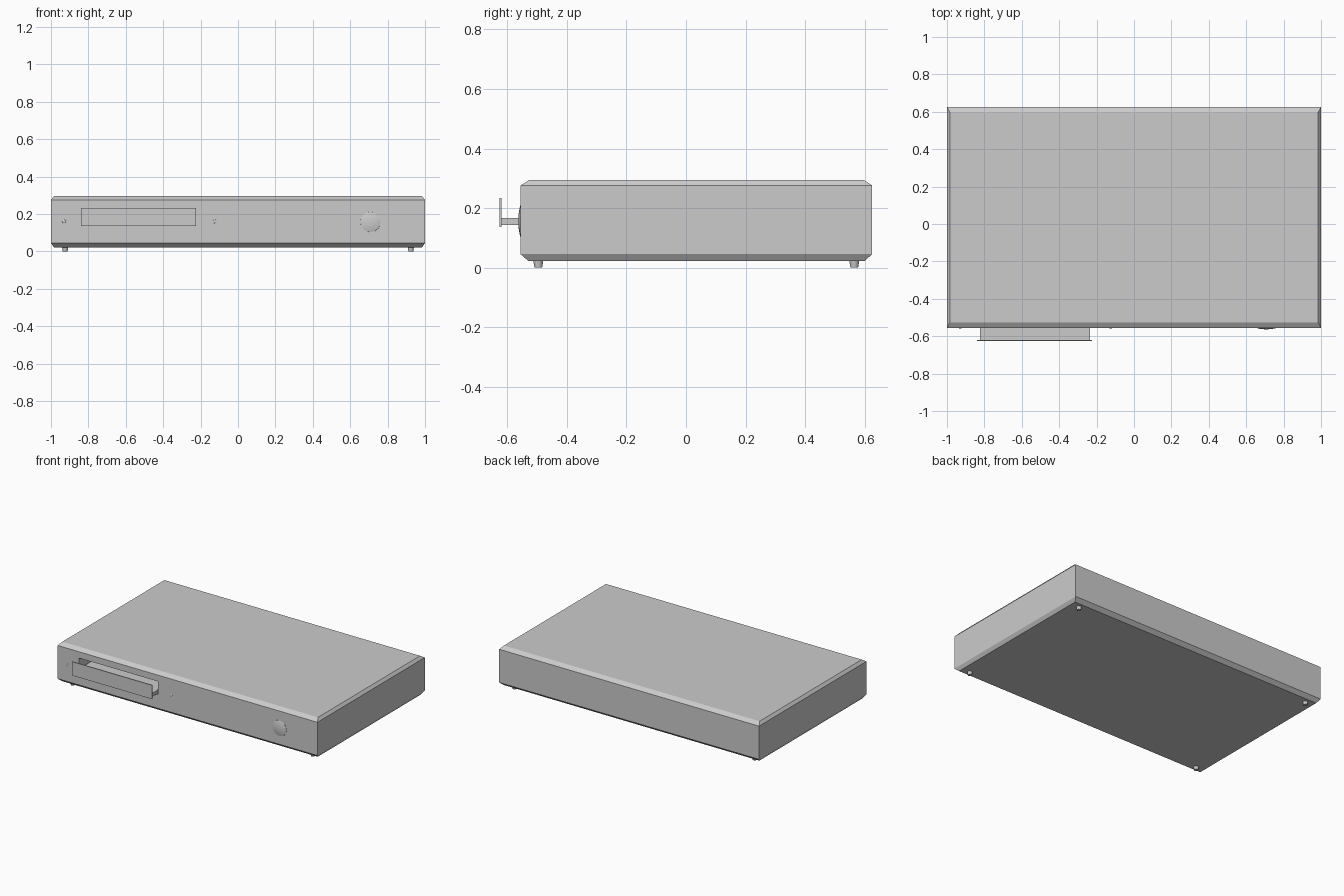
import bpy, bmesh, math
from mathutils import Vector

if "Cube" in bpy.data.objects:
    bpy.data.objects.remove(bpy.data.objects["Cube"])


def finish(bm, name):
    bmesh.ops.recalc_face_normals(bm, faces=bm.faces)
    me = bpy.data.meshes.new(name)
    bm.to_mesh(me)
    bm.free()
    ob = bpy.data.objects.new(name, me)
    bpy.context.collection.objects.link(ob)
    return ob


def box(name, x0, x1, y0, y1, z0, z1):
    bm = bmesh.new()
    bmesh.ops.create_cube(bm, size=1)
    for v in bm.verts:
        v.co = Vector(((x0 + x1) / 2 + v.co.x * (x1 - x0),
                       (y0 + y1) / 2 + v.co.y * (y1 - y0),
                       (z0 + z1) / 2 + v.co.z * (z1 - z0)))
    return finish(bm, name)


def turned(name, profile, sides, loc, rot=(0, 0, 0)):
    # stack of rings (radius, height) capped at both ends
    bm = bmesh.new()
    rings = [[bm.verts.new((r * math.cos(2 * math.pi * i / sides),
                            r * math.sin(2 * math.pi * i / sides), z))
              for i in range(sides)] for r, z in profile]
    for a, b in zip(rings, rings[1:]):
        for i in range(sides):
            j = (i + 1) % sides
            bm.faces.new((a[i], a[j], b[j], b[i]))
    bm.faces.new(rings[0][::-1])
    bm.faces.new(rings[-1])
    ob = finish(bm, name)
    ob.location, ob.rotation_euler = loc, rot
    return ob


# Casing: four rectangles lofted into a box with chamfered top and bottom
FRONT, BACK = -0.555, 0.625
SLOT = (-0.835, -0.227, 0.139, 0.232)
bm = bmesh.new()
rings = []
for z, dx, dy in ((0.022, 0.016, 0.026), (0.045, 0, 0),
                  (0.276, 0, 0), (0.295, 0.016, 0.029)):
    x, y0, y1 = 1 - dx, FRONT + dy, BACK - dy
    rings.append([bm.verts.new((px, py, z)) for px, py in
                  ((-x, y0), (x, y0), (x, y1), (-x, y1))])
for a, b in zip(rings, rings[1:]):
    for i in range(4):
        j = (i + 1) % 4
        f = bm.faces.new((a[i], a[j], b[j], b[i]))
        if a is rings[1] and i == 0:
            front = f
bm.faces.new(rings[0][::-1])
bm.faces.new(rings[-1])

# Tray slot: inset the front panel, fit it to the opening and push it in
bmesh.ops.inset_region(bm, faces=[front], thickness=0.02)
for v in front.verts:
    v.co = (SLOT[0] if v.co.x < 0 else SLOT[1], FRONT,
            SLOT[2] if v.co.z < 0.16 else SLOT[3])
new = bmesh.ops.extrude_discrete_faces(bm, faces=[front])["faces"]
bmesh.ops.translate(bm, verts=new[0].verts, vec=(0, 0.3, 0))
finish(bm, "casing")

# Disc tray, partly pulled out, and its front panel
box("disc_tray", -0.824, -0.236, -0.619, FRONT + 0.29, 0.143, 0.167)
box("tray_front", -0.84, -0.225, -0.626, -0.619, 0.137, 0.233)

# Front controls: shallow domed knob and two tiny buttons
facing = (math.pi / 2, 0, 0)
turned("control_knob", [(0.056, -0.005), (0.054, 0.001), (0.042, 0.004),
                        (0.024, 0.007), (0.008, 0.008)],
       16, (0.708, FRONT, 0.157), facing)
for name, x in (("power_button", -0.93), ("eject_button", -0.125)):
    turned(name, [(0.011, -0.003), (0.01, 0.001), (0.005, 0.003)],
           12, (x, FRONT, 0.16), facing)

# Tapered feet
for sx in (-1, 1):
    for y in (-0.496, 0.565):
        turned("foot", [(0.013, 0), (0.017, 0.024)], 12, (sx * 0.924, y, 0))
